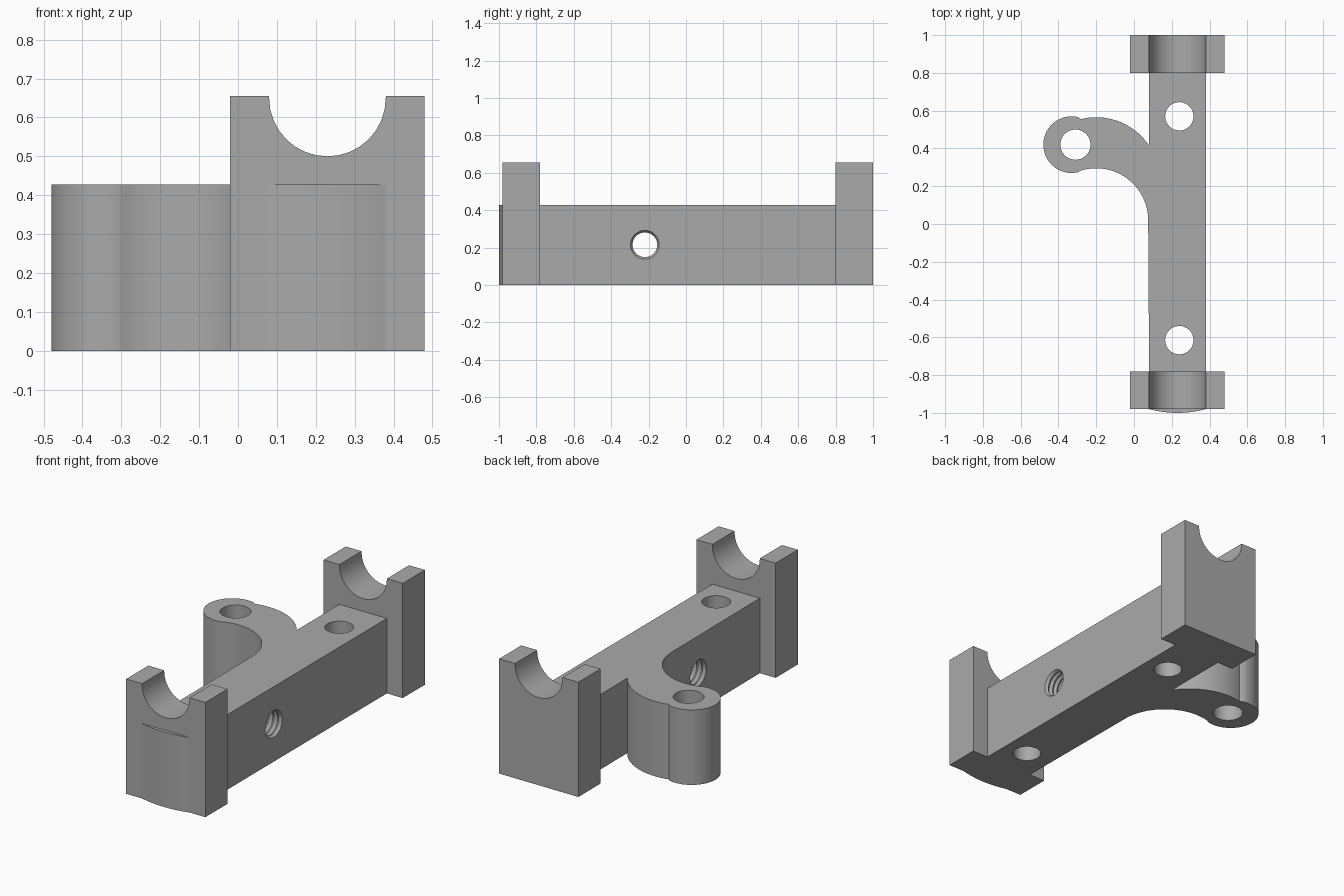
import bpy
import bmesh
from math import sin, cos, pi, atan2, sqrt, radians
from mathutils import Vector

cube = bpy.data.objects.get("Cube")
if cube:
    bpy.data.objects.remove(cube, do_unlink=True)

grey = bpy.data.materials.new("plain grey")
grey.use_nodes = True
COLOUR = (0.4, 0.4, 0.4, 1)
grey.diffuse_color = COLOUR
grey.node_tree.nodes["Principled BSDF"].inputs["Base Color"].default_value = COLOUR

BAR_LEFT, BAR_RIGHT = 0.38, 0.08
BAR_TOP = 0.428
FRONT, BACK = -0.78, 0.80


def arc(centre, radius, start, end, steps):
    """Points along a circular arc, both ends included."""
    return [(centre[0] + radius * cos(start + (end - start) * i / steps),
             centre[1] + radius * sin(start + (end - start) * i / steps))
            for i in range(steps + 1)]


def make_object(name, bm):
    bmesh.ops.recalc_face_normals(bm, faces=bm.faces)
    mesh = bpy.data.meshes.new(name)
    bm.to_mesh(mesh)
    bm.free()
    mesh.materials.append(grey)
    obj = bpy.data.objects.new(name, mesh)
    bpy.context.collection.objects.link(obj)
    return obj


def prism(name, outline, place, sweep):
    """Extrude a flat outline; place maps outline points into space."""
    bm = bmesh.new()
    face = bm.faces.new([bm.verts.new(place(u, v)) for u, v in outline])
    result = bmesh.ops.extrude_face_region(bm, geom=[face])
    moved = [g for g in result["geom"] if isinstance(g, bmesh.types.BMVert)]
    bmesh.ops.translate(bm, verts=moved, vec=Vector(sweep))
    return make_object(name, bm)


def activate(obj):
    bpy.ops.object.select_all(action='DESELECT')
    obj.select_set(True)
    bpy.context.view_layer.objects.active = obj


def cut(target, cutter):
    cutter.hide_render = True
    mod = target.modifiers.new("cut", 'BOOLEAN')
    mod.operation = 'DIFFERENCE'
    mod.solver = 'EXACT'
    mod.object = cutter
    activate(target)
    bpy.ops.object.modifier_apply(modifier=mod.name)
    bpy.data.objects.remove(cutter, do_unlink=True)


# Bar with the curved side arm, as one plan outline
boss, boss_r = (-0.33, 0.42), 0.15
outer, outer_r = (-0.2, 0.229), 0.336
inner, inner_r = (-0.2, 0.02), 0.275
join_x = -0.28
outer_y = outer[1] + sqrt(outer_r ** 2 - (join_x - outer[0]) ** 2)
inner_y = inner[1] + sqrt(inner_r ** 2 - (join_x - inner[0]) ** 2)
outer_end = atan2(0.415 - outer[1], BAR_RIGHT - outer[0])

plan = [(BAR_RIGHT, FRONT), (BAR_LEFT, FRONT), (BAR_LEFT, BACK), (BAR_RIGHT, BACK)]
plan += [(BAR_RIGHT + (p[0] - BAR_RIGHT), p[1]) for p in
         arc(outer, outer_r, outer_end, atan2(outer_y - outer[1], join_x - outer[0]), 20)]
plan += arc(boss, boss_r, radians(71), radians(289), 32)[1:-1]
plan += arc(inner, inner_r, atan2(inner_y - inner[1], join_x - inner[0]), 0, 24)
bar = prism("bar_with_side_arm", plan, lambda u, v: (u, v, 0), (0, 0, BAR_TOP))

# Vertical bolt holes
for x, y, r in ((0.24, 0.57, 0.075), (0.24, -0.615, 0.075), (-0.31, 0.42, 0.08)):
    circle = arc((x, y), r, 0, 2 * pi, 40)[:-1]
    cut(bar, prism("hole_cutter", circle, lambda u, v: (u, v, -0.1), (0, 0, 0.7)))

# Threaded cross hole: a cutter with a zigzag radius along x
bm = bmesh.new()
sides, pitch = 32, 0.015
rings = []
for i in range(25):
    r = 0.066 if i % 2 else 0.077
    ring = [bm.verts.new((0.05 + i * pitch, -0.22 + y, 0.215 + z))
            for y, z in arc((0, 0), r, 0, 2 * pi, sides)[:-1]]
    rings.append(ring)
for a, b in zip(rings, rings[1:]):
    for k in range(sides):
        n = (k + 1) % sides
        bm.faces.new((a[k], a[n], b[n], b[k]))
bm.faces.new(rings[0])
bm.faces.new(rings[-1])
cut(bar, make_object("thread_cutter", bm))

# End saddles with a half-round cradle
top = 0.655
saddle = [(-0.02, 0), (0.48, 0), (0.48, top), (0.38, top)]
saddle += arc((0.23, 0.65), 0.15, 0, -pi, 16)
saddle += [(0.08, top), (-0.02, top)]
parts = [bar]
for name, y in (("front_saddle", FRONT - 0.2), ("rear_saddle", BACK)):
    parts.append(prism(name, saddle, lambda u, v: (u, y, v), (0, 0.2, 0)))

# Shallow rounded bulge on the front face
half = atan2(0.15, 0.55)
bulge_r = 0.15 / sin(half)
bulge = arc((0.23, bulge_r - 1.0), bulge_r, -pi / 2 - half, -pi / 2 + half, 16)
parts.append(prism("front_bulge", bulge, lambda u, v: (u, v, 0), (0, 0, BAR_TOP)))

for part in parts:
    activate(part)
    bpy.ops.object.shade_smooth_by_angle(angle=radians(30))
